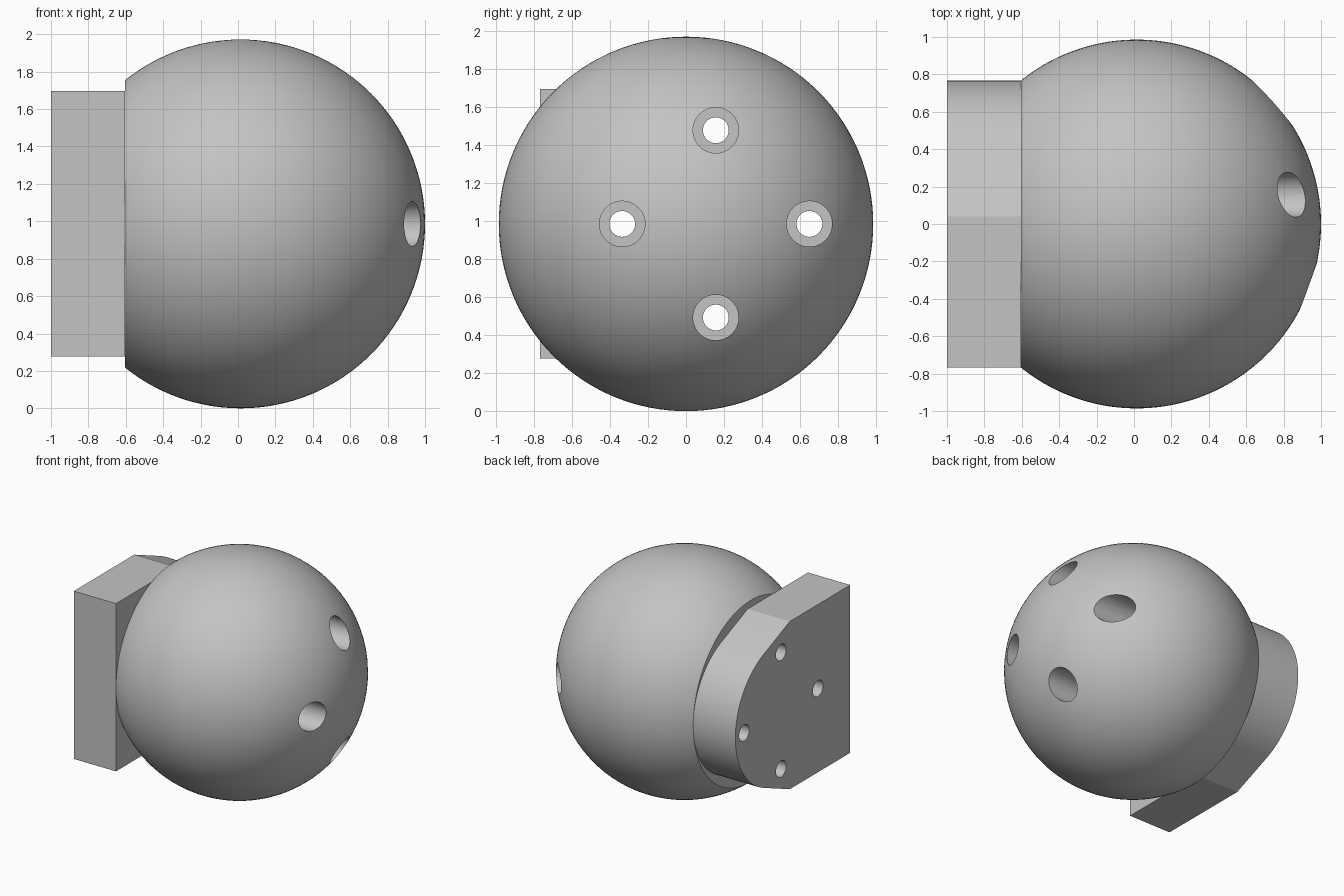
import bpy
import bmesh
from math import radians, sin, cos, pi
from mathutils import Matrix

old = bpy.data.objects.get("Cube")
if old:
    bpy.data.objects.remove(old, do_unlink=True)

# Main dimensions
R = 0.986                # ball radius
MID = 0.986              # height of the ball centre
BALL_X = 0.014
SEAT_X = -0.605          # plane where ball and plate meet
BOLT_Y = 0.157           # centre of the bolt circle
BOLT_R = 0.493
HALF_H = 0.71            # half height of the plate

grey = bpy.data.materials.new("grey")
grey.use_nodes = True
colour = (0.55, 0.55, 0.55, 1)
grey.diffuse_color = colour
grey.node_tree.nodes["Principled BSDF"].inputs["Base Color"].default_value = colour


def make(name, bm):
    bmesh.ops.recalc_face_normals(bm, faces=bm.faces)
    mesh = bpy.data.meshes.new(name)
    bm.to_mesh(mesh)
    bm.free()
    mesh.materials.append(grey)
    obj = bpy.data.objects.new(name, mesh)
    bpy.context.collection.objects.link(obj)
    return obj


def bore_cutter(name, radius, x0, x1):
    """Four cylinders along x, spaced around the bolt circle."""
    bm = bmesh.new()
    for i in range(4):
        a = i * pi / 2
        place = Matrix.Translation(((x0 + x1) / 2, BOLT_Y + BOLT_R * cos(a),
                                    MID + BOLT_R * sin(a)))
        bmesh.ops.create_cone(bm, cap_ends=True, segments=48, radius1=radius,
                              radius2=radius, depth=x1 - x0,
                              matrix=place @ Matrix.Rotation(pi / 2, 4, 'Y'))
    return make(name, bm)


def cut(obj, cutter):
    cutter.hide_render = True
    mod = obj.modifiers.new("bores", 'BOOLEAN')
    mod.operation = 'DIFFERENCE'
    mod.solver = 'EXACT'
    mod.object = cutter
    bpy.ops.object.select_all(action='DESELECT')
    bpy.context.view_layer.objects.active = obj
    obj.select_set(True)
    bpy.ops.object.modifier_apply(modifier=mod.name)
    bpy.data.objects.remove(cutter, do_unlink=True)
    bpy.ops.object.shade_smooth_by_angle(angle=radians(20))


# Ball, sliced flat on the plate side
bm = bmesh.new()
bmesh.ops.create_uvsphere(bm, u_segments=128, v_segments=64, radius=R,
                          matrix=Matrix.Translation((BALL_X, 0, MID)))
bmesh.ops.bisect_plane(bm, geom=bm.verts[:] + bm.edges[:] + bm.faces[:],
                       plane_co=(SEAT_X, 0, 0), plane_no=(-1, 0, 0),
                       clear_outer=True)
bmesh.ops.holes_fill(bm, edges=[e for e in bm.edges if e.is_boundary])
ball = make("ball", bm)

# Mounting plate: square end, tapering tangentially into a rounded end
arc_r = 0.768 - BOLT_Y
taper = radians(67.5)
corner_y = BOLT_Y + (arc_r - HALF_H * sin(taper)) / cos(taper)
outline = [(-0.768, -HALF_H), (corner_y, -HALF_H)]
for i in range(41):
    a = taper * (i / 20 - 1)
    outline.append((BOLT_Y + arc_r * cos(a), arc_r * sin(a)))
outline += [(corner_y, HALF_H), (-0.768, HALF_H)]
bm = bmesh.new()
face = bm.faces.new([bm.verts.new((-1, y, MID + z)) for y, z in outline])
ext = bmesh.ops.extrude_face_region(bm, geom=[face])
bmesh.ops.translate(bm, vec=(SEAT_X + 1, 0, 0),
                    verts=[v for v in ext["geom"] if isinstance(v, bmesh.types.BMVert)])
plate = make("mounting_plate", bm)

# Wide head bores through the ball, narrow bolt holes through the plate
cut(ball, bore_cutter("head_bores", 0.12, -1.2, 1.2))
cut(plate, bore_cutter("bolt_holes", 0.068, -1.2, 0))
